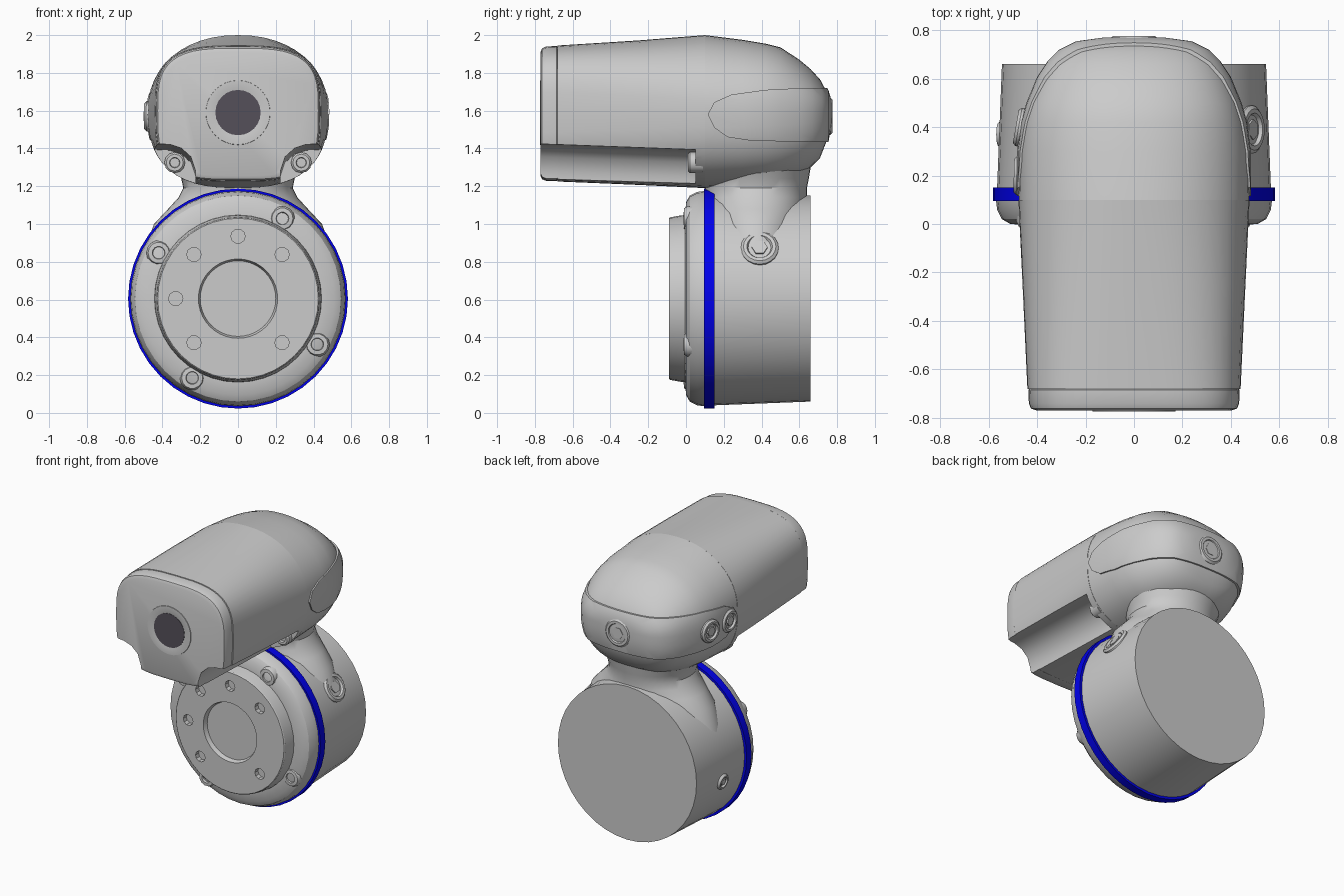
import bpy, bmesh
from math import cos, sin, pi, radians
from mathutils import Vector

if "Cube" in bpy.data.objects:
    bpy.data.objects.remove(bpy.data.objects["Cube"])


def finish(bm, name, mat=None):
    bmesh.ops.recalc_face_normals(bm, faces=bm.faces)
    me = bpy.data.meshes.new(name)
    bm.to_mesh(me)
    bm.free()
    ob = bpy.data.objects.new(name, me)
    bpy.context.collection.objects.link(ob)
    if mat:
        me.materials.append(mat)
    return ob


def material(name, rgb):
    m = bpy.data.materials.new(name)
    m.diffuse_color = (*rgb, 1)
    m.use_nodes = True
    m.node_tree.nodes["Principled BSDF"].inputs["Base Color"].default_value = m.diffuse_color
    return m


def loft(name, rings):
    bm = bmesh.new()
    rows = [[bm.verts.new(p) for p in r] for r in rings]
    n = len(rows[0])
    for a, b in zip(rows, rows[1:]):
        for i in range(n):
            j = (i + 1) % n
            bm.faces.new((a[i], a[j], b[j], b[i]))
    bm.faces.new(rows[0])
    bm.faces.new(rows[-1])
    return finish(bm, name)


def lathe(name, profile, loc, direction, n=48, mat=None):
    """Revolve (radius, height) pairs about a direction, capped at both ends."""
    q = Vector(direction).to_track_quat('Z', 'Y')
    rings = [[Vector(loc) + q @ Vector((r * cos(2 * pi * i / n), r * sin(2 * pi * i / n), h))
              for i in range(n)] for r, h in profile]
    ob = loft(name, rings)
    if mat:
        ob.data.materials.append(mat)
    return ob


def section(y, w, top, bot, n_top, n_bot, zc=1.6, count=48):
    """Squarish oval cross-section standing in the xz plane."""
    pts = []
    for i in range(count):
        c, s = cos(2 * pi * i / count), sin(2 * pi * i / count)
        e = 2 / (n_top if s >= 0 else n_bot)
        h = top - zc if s >= 0 else zc - bot
        pts.append((w * (abs(c) ** e) * (1 if c >= 0 else -1), y,
                    zc + h * (abs(s) ** e) * (1 if s >= 0 else -1)))
    return pts


def boolean(ob, cutter, op='DIFFERENCE'):
    m = ob.modifiers.new('cut', 'BOOLEAN')
    m.operation, m.object, m.solver = op, cutter, 'EXACT'
    bpy.context.view_layer.objects.active = ob
    bpy.ops.object.modifier_apply(modifier=m.name)
    bpy.data.objects.remove(cutter)


blue = material('blue', (0.0, 0.0, 0.85))
dark = material('dark', (0.09, 0.08, 0.1))
ZC = 0.605
FRONT, BACK = (0, -1, 0), (0, 1, 0)

# Lower drum, seal ring and front cover
lathe('drum_housing', [(0.565, 0.12), (0.565, 0.15), (0.545, 0.66)], (0, 0, ZC), BACK, 40)
lathe('seal_ring', [(0.582, 0.095), (0.582, 0.15)], (0, 0, ZC), BACK, 40, blue)
lathe('front_cover', [(0.57, -0.1), (0.565, -0.06), (0.545, -0.02), (0.51, 0.0), (0.43, 0.005)],
      (0, 0, ZC), FRONT, 40)

# Output flange with centre recess and bolt holes
flange = lathe('output_flange', [(0.445, -0.02), (0.44, 0.03), (0.43, 0.085), (0.425, 0.09),
                                 (0.21, 0.09), (0.2, 0.06)], (0, 0, ZC), FRONT, 40)
for k in range(8):
    a = k * pi / 4
    if k in (0, 6):
        continue
    hole = lathe('hole_cutter', [(0.038, 0.055), (0.038, 0.2)],
                 (0.33 * cos(a), 0, ZC + 0.33 * sin(a)), FRONT, 10)
    boolean(flange, hole)

# Cover screws on their bosses
for k, deg in enumerate((61, 150, 240, 330)):
    x, z = 0.485 * cos(radians(deg)), ZC + 0.485 * sin(radians(deg))
    lathe(f'cover_screw_{k}', [(0.066, -0.1), (0.066, -0.01), (0.056, 0.01), (0.034, 0.012),
                               (0.03, -0.005)], (x, 0, z), FRONT, 14)


# Round plugs: rim, sunken seat and hexagonal core
def plug(name, loc, direction, r):
    lathe(name + '_rim', [(r, -0.06), (r, 0.004), (r * 0.86, 0.016), (r * 0.68, 0.016),
                          (r * 0.6, 0.002)], loc, direction, 20)
    lathe(name + '_core', [(r * 0.42, -0.03), (r * 0.42, 0.012)], loc, direction, 6)


def on_drum(deg, y):
    d = Vector((cos(radians(deg)), 0, sin(radians(deg))))
    return d * 0.553 + Vector((0, y, ZC)), d


p, d = on_drum(29, 0.39)
plug('drum_plug_right', p, d, 0.1)
p, d = on_drum(190, 0.37)
plug('drum_plug_left', p, d, 0.055)

# Neck blending the drum into the head
neck = [(0.85, 0.5, 0.265), (1.0, 0.445, 0.27), (1.08, 0.37, 0.27), (1.14, 0.315, 0.27),
        (1.19, 0.29, 0.27), (1.24, 0.3, 0.28), (1.3, 0.33, 0.29)]
loft('neck', [[(rx * cos(2 * pi * i / 40), 0.37 + ry * sin(2 * pi * i / 40), z)
               for i in range(40)] for z, rx, ry in neck])

# Rounded head
HEAD = [(0.1, 0.475, 2.0, 1.19), (0.3, 0.473, 1.975, 1.2), (0.42, 0.458, 1.955, 1.21),
        (0.5, 0.435, 1.935, 1.225), (0.6, 0.39, 1.87, 1.26), (0.66, 0.35, 1.82, 1.3),
        (0.71, 0.3, 1.765, 1.35), (0.745, 0.23, 1.7, 1.44), (0.76, 0.12, 1.65, 1.53)]


def head_rings(grow=0.0):
    return [section(y + (grow if y > 0.5 else 0), w + grow, t + grow, b - grow, 2.15, 2.6)
            for y, w, t, b in HEAD]


loft('head', head_rings())

# Raised belt around the sides and back of the head
belt = loft('head_belt', head_rings(0.009))
outline = [(1.0, 1.43), (1.0, 1.72), (0.62, 1.72), (0.42, 1.71), (0.24, 1.685), (0.15, 1.645),
           (0.115, 1.58), (0.15, 1.51), (0.22, 1.46), (0.35, 1.44)]
boolean(belt, loft('belt_cutter', [[(x, y, z) for y, z in outline] for x in (-1, 1)]), 'INTERSECT')

# Connector plugs on the back and left side of the head
plug('head_plug_back', (0, 0.76, 1.57), BACK, 0.1)
plug('head_plug_left_a', (-0.472, 0.4, 1.57), (-1, 0.18, 0), 0.08)
plug('head_plug_left_b', (-0.48, 0.2, 1.57), (-1, 0.03, 0), 0.08)

# Forward arm tube and its end cap
tube = loft('arm_tube', [section(-0.68, 0.44, 1.945, 1.225, 3.2, 3.4),
                         section(-0.25, 0.46, 1.972, 1.207, 2.6, 3.0),
                         section(0.1, 0.477, 2.0, 1.19, 2.15, 2.6)])
cap = loft('end_cap', [section(-0.77, 0.4, 1.91, 1.255, 3.4, 3.6),
                       section(-0.762, 0.425, 1.93, 1.237, 3.3, 3.5),
                       section(-0.74, 0.434, 1.94, 1.228, 3.2, 3.4),
                       section(-0.685, 0.436, 1.942, 1.228, 3.2, 3.4),
                       section(-0.67, 0.425, 1.93, 1.238, 3.2, 3.4)])

# Screw channels along both lower edges of the tube
channel = [(0.22, 1.05), (0.225, 1.29), (0.25, 1.365), (0.3, 1.41), (0.36, 1.43), (0.7, 1.445),
           (0.7, 1.05)]
for side in (-1, 1):
    for ob in (tube, cap):
        boolean(ob, loft('channel_cutter', [[(side * x, y, z - dz) for x, z in channel]
                                            for y, dz in ((-1, 0), (0.05, 0.04))]))
    lathe(f'tube_screw_{"left" if side < 0 else "right"}',
          [(0.055, -0.04), (0.055, 0.03), (0.045, 0.04), (0.028, 0.04), (0.025, 0.025)],
          (side * 0.335, 0.05, 1.325), FRONT, 12)

# Round window on the end cap
lathe('window_ring', [(0.175, -0.02), (0.17, 0.004), (0.13, 0.004), (0.12, 0.001)],
      (0, -0.77, 1.59), FRONT, 32)
lathe('window', [(0.12, -0.01), (0.12, 0.003)], (0, -0.77, 1.59), FRONT, 24, dark)

# Smooth shading with crisp edges
bpy.ops.object.select_all(action='DESELECT')
for ob in bpy.context.scene.objects:
    ob.select_set(True)
    bpy.context.view_layer.objects.active = ob
bpy.ops.object.shade_smooth_by_angle(angle=radians(32))
